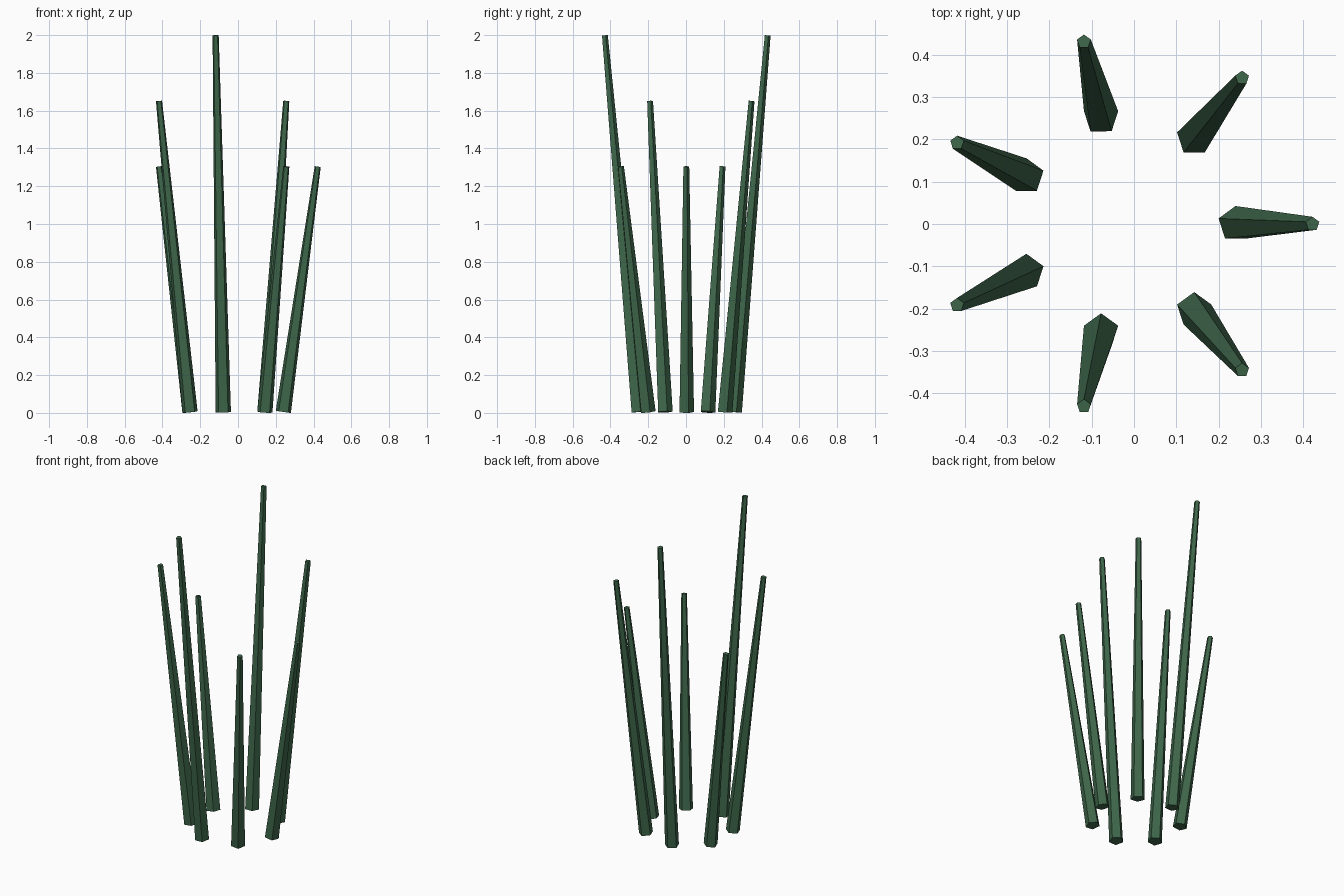
import bpy
import bmesh
from math import cos, sin, tau
from mathutils import Matrix, Vector

cube = bpy.data.objects.get("Cube")
if cube:
    bpy.data.objects.remove(cube, do_unlink=True)

GREEN = (0.048, 0.133, 0.068, 1.0)
green = bpy.data.materials.new("dark_green")
green.use_nodes = True
green.diffuse_color = GREEN
green.node_tree.nodes["Principled BSDF"].inputs["Base Color"].default_value = GREEN

COUNT = 7
BASE_RING, TOP_RING = 0.26, 0.442
CENTRE_X = -0.02
HEIGHTS = (1.304, 1.651, 1.9985)


def add_stem(name, base, top):
    """Tapered five-sided stem running from base to top."""
    axis = top - base
    turn = Vector((0, 0, 1)).rotation_difference(axis).to_matrix().to_4x4()
    place = Matrix.Translation((base + top) / 2) @ turn
    bm = bmesh.new()
    # Five-sided cone with one corner towards the back
    bmesh.ops.create_cone(bm, cap_ends=True, segments=5, radius1=0.0425,
                          radius2=0.017, depth=axis.length)
    corner = max(bm.verts, key=lambda v: v.co.xy.length).co
    spin = Vector((0, 1)).angle_signed(corner.xy)
    bm.transform(place @ Matrix.Rotation(spin, 4, "Z"))
    # Keep a corner exactly at the back whatever the starting corner
    mesh = bpy.data.meshes.new(name)
    bm.to_mesh(mesh)
    bm.free()
    mesh.materials.append(green)
    obj = bpy.data.objects.new(name, mesh)
    bpy.context.collection.objects.link(obj)


# Ring of stems leaning outwards, in three repeating heights
for i in range(COUNT):
    a = tau * i / COUNT
    out = Vector((cos(a), sin(a), 0))
    shift = Vector((CENTRE_X, 0, 0))
    base = shift + out * BASE_RING + Vector((0, 0, 0.005))
    top = shift + out * TOP_RING + Vector((0, 0, HEIGHTS[i % 3]))
    add_stem(f"stem_{i + 1}", base, top)
